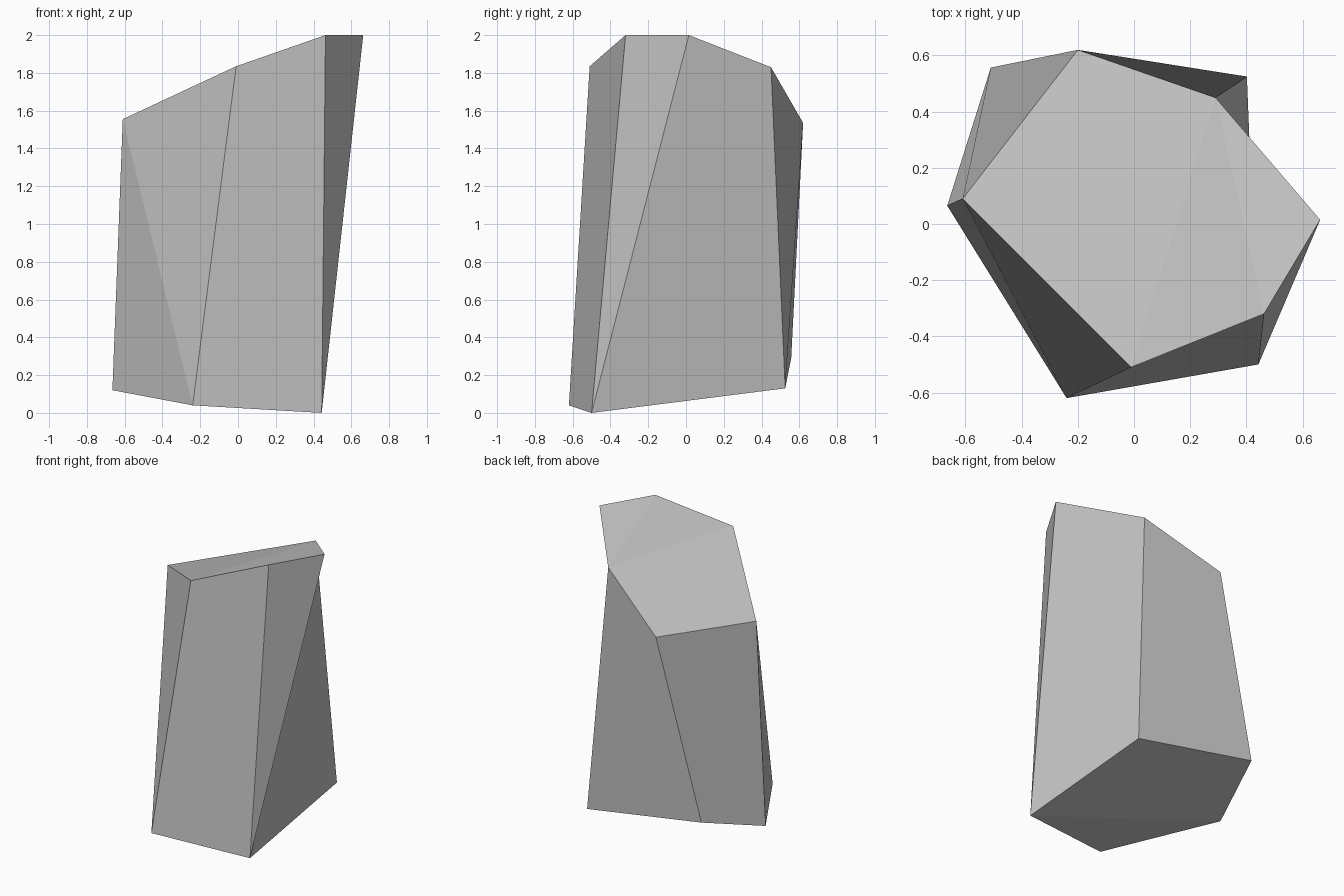
import bpy

if "Cube" in bpy.data.objects:
    bpy.data.objects.remove(bpy.data.objects["Cube"])

# Faceted rock: a slanted six-sided top and a tilted five-sided base,
# both listed counter-clockwise starting at the left
top = [(-0.61, 0.09, 1.555), (-0.01, -0.51, 1.835), (0.463, -0.32, 2.0),
       (0.663, 0.015, 2.0), (0.29, 0.45, 1.83), (-0.20, 0.62, 1.535)]
base = [(-0.665, 0.065, 0.12), (-0.24, -0.62, 0.04), (0.443, -0.50, 0.0),
        (0.402, 0.525, 0.13), (-0.51, 0.557, 0.29)]
T = range(0, 6)
B = range(6, 11)

# Slanted top facets
faces = [(T[0], T[1], T[4], T[5]), (T[1], T[2], T[4]), (T[2], T[3], T[4])]
# Underside facets
faces += [(B[0], B[4], B[3], B[2]), (B[0], B[2], B[1])]
# Left front side (folded) and narrow right front wedge
faces += [(B[0], B[1], T[0]), (B[1], T[1], T[0]), (B[2], T[3], T[2])]
# Remaining sides are four-cornered
for b0, b1, t1, t0 in [(1, 2, 2, 1), (2, 3, 4, 3), (3, 4, 5, 4), (4, 0, 0, 5)]:
    faces.append((B[b0], B[b1], T[t1], T[t0]))

mesh = bpy.data.meshes.new("rock")
mesh.from_pydata(top + base, [], faces)
mesh.update()

# Single stone colour
stone = bpy.data.materials.new("stone grey")
stone.diffuse_color = (0.56, 0.56, 0.56, 1)
stone.use_nodes = True
stone.node_tree.nodes["Principled BSDF"].inputs["Base Color"].default_value = stone.diffuse_color
mesh.materials.append(stone)

rock = bpy.data.objects.new("rock", mesh)
bpy.context.collection.objects.link(rock)
